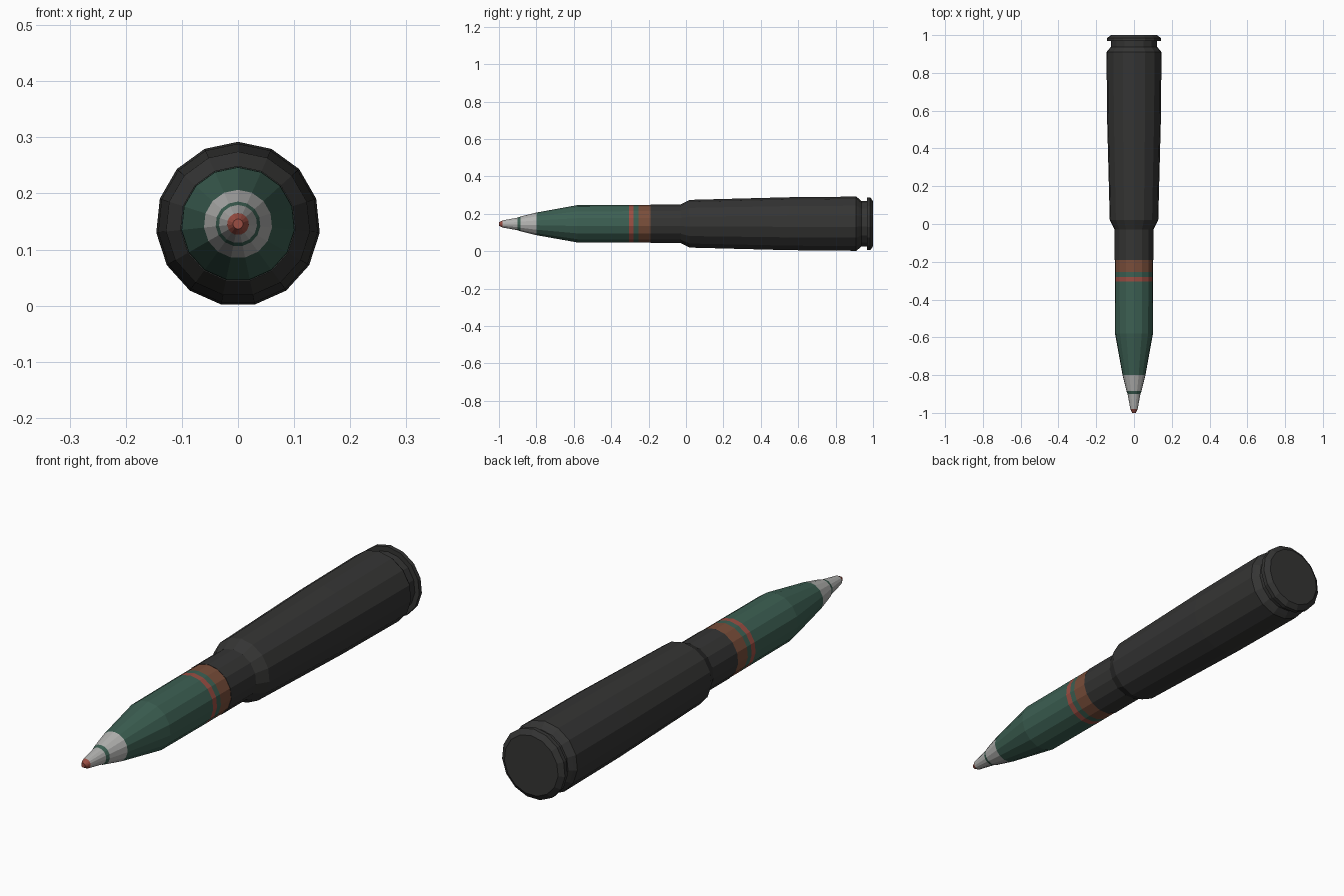
import bpy, bmesh
from math import sin, cos, tau

if "Cube" in bpy.data.objects:
    bpy.data.objects.remove(bpy.data.objects["Cube"])

SIDES = 15
AXIS_Z = 0.1455

COLOURS = {
    "dark": (0.035, 0.035, 0.034, 1),
    "green": (0.045, 0.115, 0.085, 1),
    "brown": (0.19, 0.075, 0.042, 1),
    "red": (0.32, 0.075, 0.055, 1),
    "white": (0.45, 0.45, 0.44, 1),
}
MATS = {}
for name, colour in COLOURS.items():
    MATS[name] = bpy.data.materials.new(name)
    MATS[name].diffuse_color = colour


def lathe(name, profile):
    """Turn (y, radius, colour of the strip that follows) into a capped solid."""
    mesh = bpy.data.meshes.new(name)
    slots = sorted({p[2] for p in profile})
    for s in slots:
        mesh.materials.append(MATS[s])
    bm = bmesh.new()
    rings = []
    for y, r, _ in profile:
        rings.append([bm.verts.new((r * sin(tau * i / SIDES), y,
                                    AXIS_Z + r * cos(tau * i / SIDES)))
                      for i in range(SIDES)])
    for a, b, p in zip(rings, rings[1:], profile):
        for i in range(SIDES):
            j = (i + 1) % SIDES
            bm.faces.new((a[i], a[j], b[j], b[i])).material_index = slots.index(p[2])
    for ring, p in ((rings[0], profile[0]), (rings[-1], profile[-1])):
        bm.faces.new(ring).material_index = slots.index(p[2])
    bmesh.ops.recalc_face_normals(bm, faces=bm.faces)
    bm.to_mesh(mesh)
    bm.free()
    obj = bpy.data.objects.new(name, mesh)
    bpy.context.collection.objects.link(obj)
    return obj


# Cartridge case: neck, shoulder, tapered body, extractor groove and rim
case = [(-0.19, 0.1035), (-0.03, 0.1035), (0.02, 0.129), (0.55, 0.143),
        (0.91, 0.1465), (0.922, 0.137), (0.937, 0.123), (0.968, 0.123),
        (0.968, 0.143), (0.985, 0.143), (1.0, 0.122)]
lathe("cartridge_case", [(y, r, "dark") for y, r in case])

# Projectile: painted bands, straight body, pointed nose
lathe("projectile", [
    (-1.0, 0.009, "red"),
    (-0.98, 0.0195, "white"),
    (-0.90, 0.034, "green"),
    (-0.885, 0.040, "white"),
    (-0.80, 0.061, "green"),
    (-0.58, 0.101, "green"),
    (-0.305, 0.102, "red"),
    (-0.28, 0.102, "green"),
    (-0.255, 0.102, "brown"),
    (-0.185, 0.102, "brown"),
])

for m in bpy.data.materials:
    if m.users and not m.is_grease_pencil:
        m.use_nodes = True
        m.node_tree.nodes["Principled BSDF"].inputs["Base Color"].default_value = m.diffuse_color
